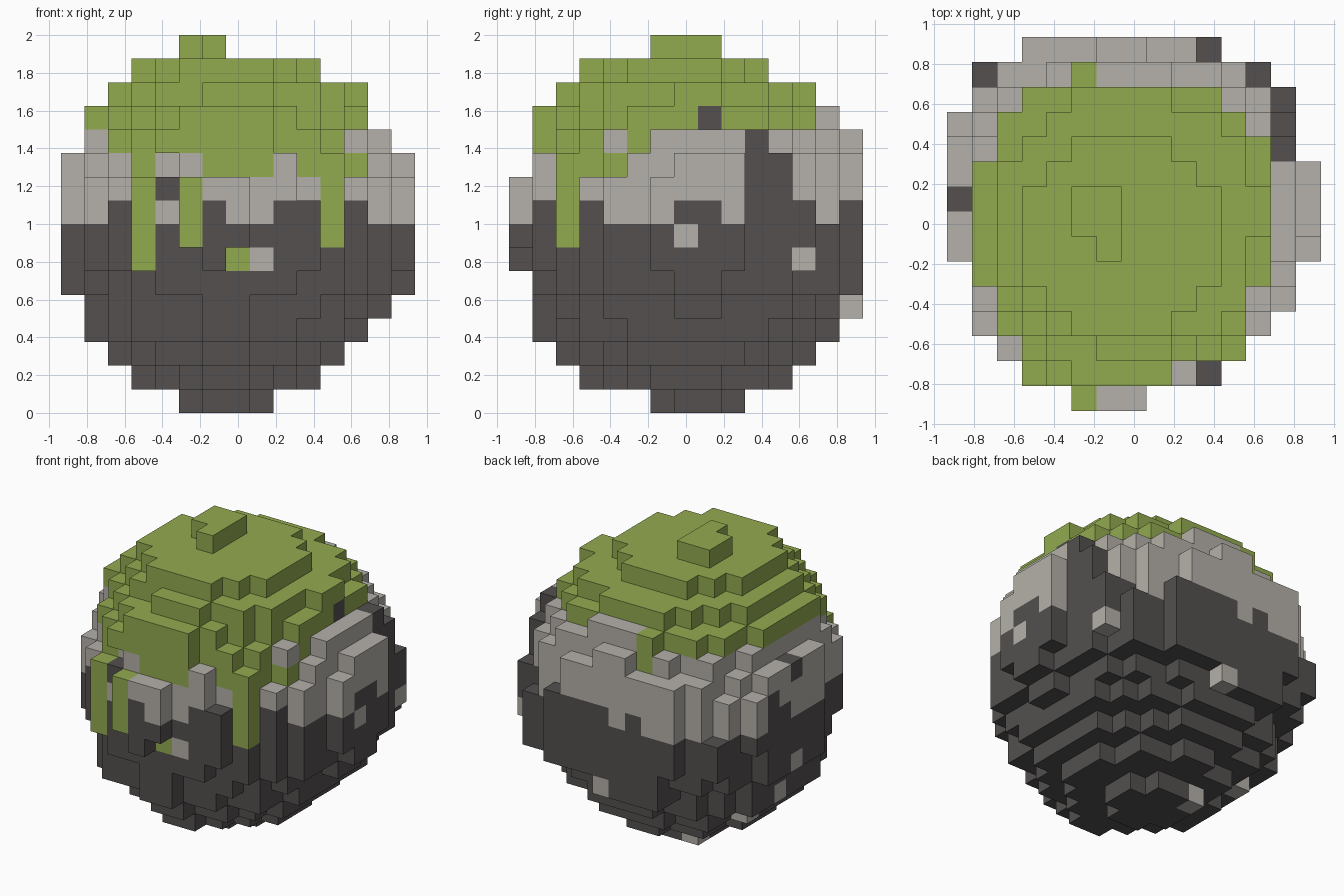
import bpy, bmesh

if "Cube" in bpy.data.objects:
    bpy.data.objects.remove(bpy.data.objects["Cube"], do_unlink=True)

CELL = 0.125   # edge of one block
N = 15         # blocks across in x and y

# Round slab per layer, bottom to top: centre x, centre y, radius (in blocks)
SLABS = [
    (6.5, 7.5, 1.8), (6.5, 7.2, 3.9), (6.4, 7.15, 5.2), (6.45, 7.2, 6.25),
    (6.6, 7.4, 6.5), (6.75, 7.6, 7.3), (6.8, 7.6, 7.45), (6.8, 7.6, 7.45),
    (6.8, 7.6, 7.45), (6.7, 7.6, 7.35), (6.8, 7.7, 7.21), (6.7, 7.5, 6.55),
    (6.6, 7.3, 6.1), (6.8, 7.1, 5.3), (6.5, 6.5, 4.2), (5.5, 7.5, 0.8),
]


def block(i0, i1, j0, j1, k0, k1):
    """All cells in a box, both ends included."""
    return {(i, j, k) for i in range(i0, i1 + 1)
            for j in range(j0, j1 + 1) for k in range(k0, k1 + 1)}


cells = {(i, j, k)
         for k, (cx, cy, r) in enumerate(SLABS)
         for i in range(N) for j in range(N)
         if (i - cx) ** 2 + (j - cy) ** 2 <= r * r}

# Drips, ledges and bumps beyond the round outline
for box in [(5, 5, 0, 0, 7, 9), (6, 6, 0, 0, 6, 9), (7, 7, 0, 0, 7, 9),
            (3, 3, 1, 1, 6, 9), (3, 3, 2, 2, 10, 11), (4, 8, 1, 1, 11, 11),
            (5, 8, 1, 1, 12, 12), (12, 12, 13, 13, 5, 7), (1, 1, 13, 13, 6, 7),
            (13, 13, 12, 12, 6, 8), (13, 13, 10, 10, 11, 11), (14, 14, 7, 9, 10, 10),
            (14, 14, 6, 9, 9, 9), (4, 7, 14, 14, 4, 4), (3, 3, 14, 14, 9, 10),
            (0, 0, 11, 11, 7, 9), (6, 7, 3, 3, 1, 1), (5, 5, 9, 9, 0, 0),
            (6, 6, 6, 6, 15, 15)]:
    cells |= block(*box)

# Notches in the ledges
for box in [(10, 10, 14, 14, 9, 10), (12, 12, 3, 3, 10, 10), (0, 0, 5, 5, 5, 9)]:
    cells -= block(*box)

# Ragged colour edges per side and layer: m moss, s pale stone, d dark stone
FRONT = {11: "ssmmmmmmmmmmsss",
         10: "sssmssmmmsmmmss",
         9: "sssmdmsssssmsss",
         8: "ssdmsmdssddmdss",
         7: "dddmdmdddddmddd",
         6: "dddmdddmsdddddd"}
LEFT = {12: "mmmmmmmmdmmmmss",
        11: "mmmmsmssssdssss",
        10: "mmmmmsssssddsss",
        9: "ssmsssssssddsss",
        8: "ddmdsssddsdddsd",
        7: "ddmddddsddddddd",
        6: "ddddddddddddsdd"}
BACK = {12: "smmmmmssmmmmsss",
        11: "sssssmsssssssss",
        8: "sssssdsdddddddd"}
RIGHT = {10: "ssssssssdssssss",
         9: "ssssssssssdssss",
         8: "sssdsssssdddsss"}
# Lone pale blocks in the dark base
SPOTS = {(5, 9, 0), (2, 9, 2), (1, 8, 3), (7, 14, 4), (0, 8, 5)}


def outermost(cell, axis, sign):
    """True when nothing lies beyond the block along the axis."""
    c = list(cell)
    for v in (range(c[axis] + 1, N) if sign > 0 else range(c[axis])):
        c[axis] = v
        if tuple(c) in cells:
            return False
    return True


def colour_of(cell):
    i, j, k = cell
    if cell in SPOTS:
        return "s"
    for pattern, pos, axis, sign in ((FRONT, i, 1, -1), (LEFT, j, 0, 1),
                                     (BACK, i, 1, 1), (RIGHT, j, 0, -1)):
        if k in pattern and outermost(cell, axis, sign):
            return pattern[k][pos]
    return "m" if k >= 12 else "s" if k >= 8 else "d"


# Unit block sides: outward direction and its four corners
SIDES = [((1, 0, 0), [(1, 0, 0), (1, 1, 0), (1, 1, 1), (1, 0, 1)]),
         ((-1, 0, 0), [(0, 0, 0), (0, 0, 1), (0, 1, 1), (0, 1, 0)]),
         ((0, 1, 0), [(0, 1, 0), (0, 1, 1), (1, 1, 1), (1, 1, 0)]),
         ((0, -1, 0), [(0, 0, 0), (1, 0, 0), (1, 0, 1), (0, 0, 1)]),
         ((0, 0, 1), [(0, 0, 1), (1, 0, 1), (1, 1, 1), (0, 1, 1)]),
         ((0, 0, -1), [(0, 0, 0), (0, 1, 0), (1, 1, 0), (1, 0, 0)])]


def make_material(name, rgb):
    mat = bpy.data.materials.new(name)
    mat.use_nodes = True
    mat.diffuse_color = (*rgb, 1)
    mat.node_tree.nodes["Principled BSDF"].inputs["Base Color"].default_value = (*rgb, 1)
    return mat


def build_part(name, members, mat):
    """Make the exposed skin of a set of blocks."""
    bm = bmesh.new()
    for i, j, k in members:
        for (dx, dy, dz), corners in SIDES:
            if (i + dx, j + dy, k + dz) in cells:
                continue
            bm.faces.new([bm.verts.new(((i + a - N / 2) * CELL,
                                        (j + b - N / 2) * CELL,
                                        (k + c) * CELL)) for a, b, c in corners])
    bmesh.ops.remove_doubles(bm, verts=bm.verts[:], dist=0.001)
    mesh = bpy.data.meshes.new(name)
    bm.to_mesh(mesh)
    bm.free()
    mesh.materials.append(mat)
    bpy.context.collection.objects.link(bpy.data.objects.new(name, mesh))


# Moss cap with drips, pale stone band, dark stone base
groups = {"m": [], "s": [], "d": []}
for cell in sorted(cells):
    groups[colour_of(cell)].append(cell)

for key, name, mat_name, rgb in [
        ("m", "moss_cap", "moss green", (0.288, 0.405, 0.078)),
        ("s", "pale_stone_band", "pale stone", (0.460, 0.440, 0.405)),
        ("d", "dark_stone_base", "dark stone", (0.087, 0.079, 0.078))]:
    build_part(name, groups[key], make_material(mat_name, rgb))
